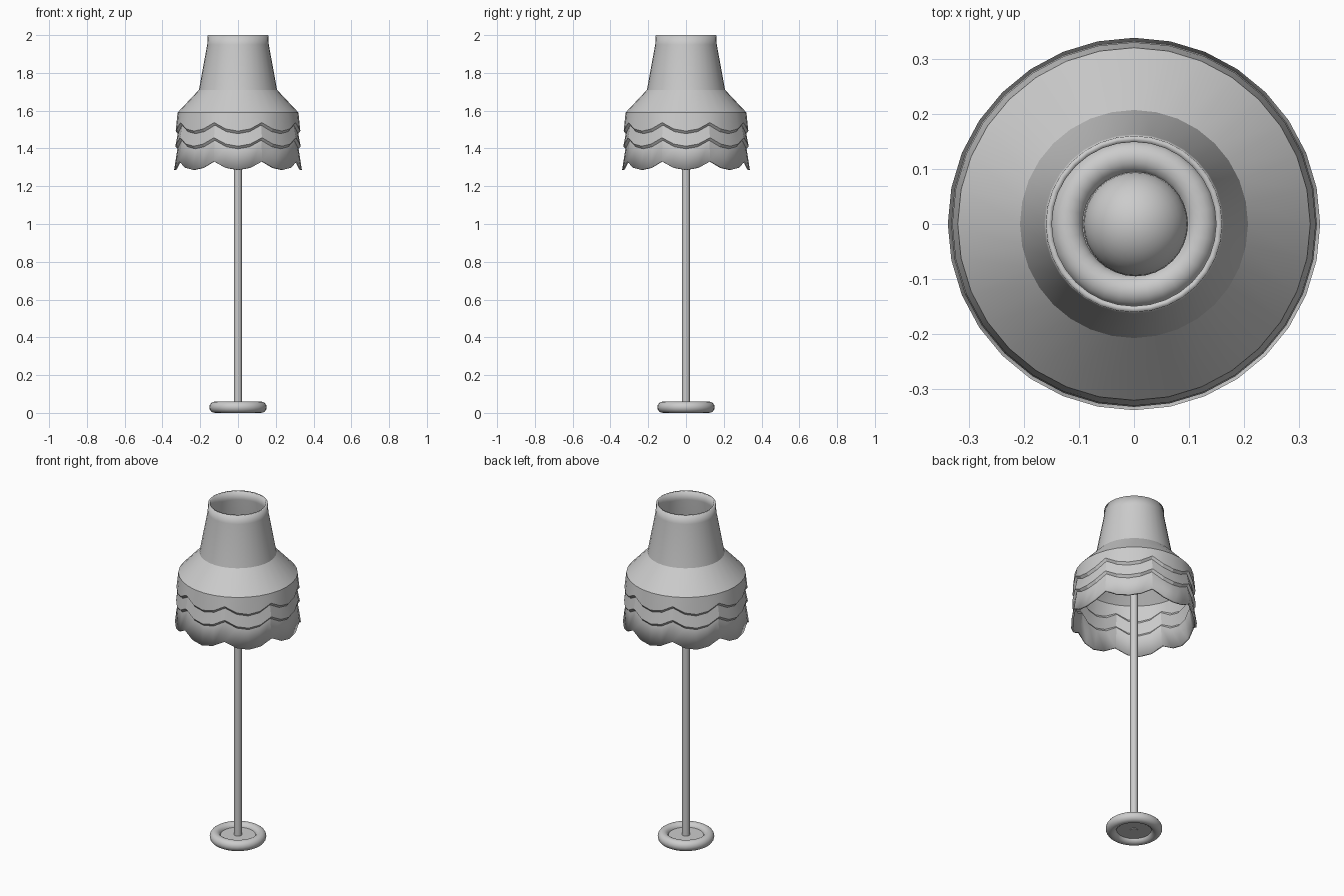
import bpy, bmesh, math

if "Cube" in bpy.data.objects:
    bpy.data.objects.remove(bpy.data.objects["Cube"])

SEG = 32


def lathe(name, rings, closed=False, caps=False, scallop=0.045, angle=30):
    """Revolve (radius, z, wave) rings; wave lifts the ring into 8 scallops."""
    bm = bmesh.new()
    rows = []
    for r, z, wave in rings:
        row = []
        for i in range(SEG):
            a = 2 * math.pi * i / SEG
            t = abs(((i + 2) % 4) - 2) / 2          # 0 at scallop low, 1 at cusp
            row.append(bm.verts.new((r * math.cos(a), r * math.sin(a),
                                     z + wave * scallop * t * t)))
        rows.append(row)
    pairs = list(zip(rows, rows[1:])) + ([(rows[-1], rows[0])] if closed else [])
    for a, b in pairs:
        for i in range(SEG):
            j = (i + 1) % SEG
            bm.faces.new((a[i], a[j], b[j], b[i]))
    if caps:
        bm.faces.new(rows[0][::-1])
        bm.faces.new(rows[-1])
    me = bpy.data.meshes.new(name)
    bm.to_mesh(me)
    bm.free()
    ob = bpy.data.objects.new(name, me)
    bpy.context.collection.objects.link(ob)
    smooth(ob, angle)
    return ob


def smooth(ob, angle=30):
    bpy.ops.object.select_all(action='DESELECT')
    ob.select_set(True)
    bpy.context.view_layer.objects.active = ob
    bpy.ops.object.shade_smooth_by_angle(angle=math.radians(angle))


# Shade: collar, cone and three scalloped tiers, listed bottom to top
shade = lathe("shade", [
    (0.338, 1.287, 1),
    (0.321, 1.398, 1), (0.332, 1.412, 1),
    (0.319, 1.478, 1), (0.330, 1.492, 1),
    (0.320, 1.590, 0),
    (0.207, 1.710, 0),
    (0.163, 1.950, 0), (0.160, 2.000, 0)], angle=20)
wall = shade.modifiers.new("wall", 'SOLIDIFY')
wall.thickness = 0.011
wall.offset = -1

# Base: rounded ring with a thin recessed plate
lathe("base_ring", [(0.122 + 0.030 * math.cos(2 * math.pi * k / 16),
                     0.030 + 0.030 * math.sin(2 * math.pi * k / 16), 0)
                    for k in range(16)], closed=True, angle=60)
lathe("base_plate", [(0.098, 0.022, 0), (0.098, 0.038, 0)], caps=True)

# Pole
lathe("pole", [(0.021, 0.018, 0), (0.021, 1.55, 0)], caps=True)

# Bulb
bpy.ops.mesh.primitive_uv_sphere_add(segments=32, ring_count=16, radius=0.095,
                                     location=(0.003, 0, 1.60))
bulb = bpy.context.object
bulb.name = "bulb"
smooth(bulb)
